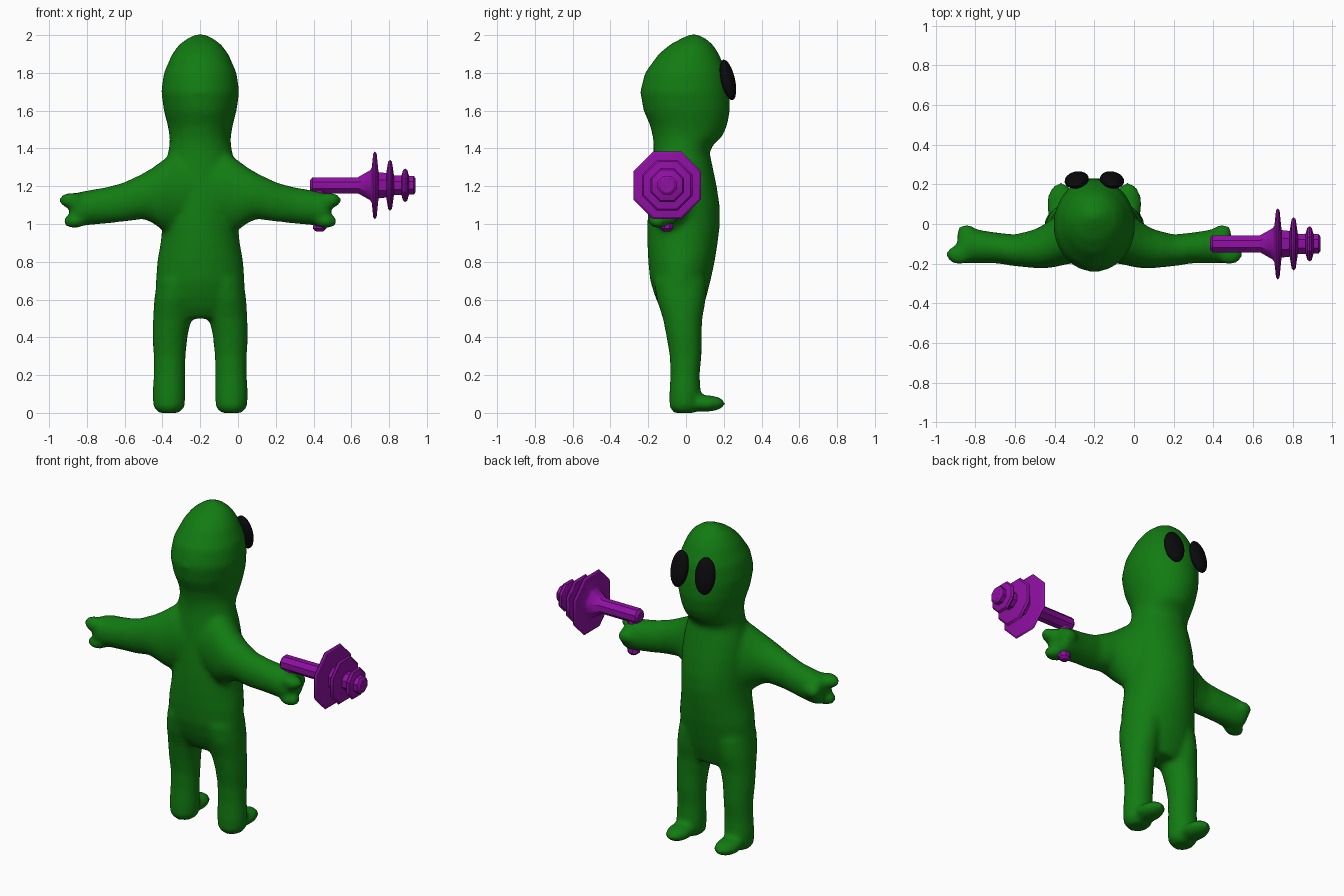
import bpy, bmesh, math
from mathutils import Vector

CX = -0.2  # body centre line


def material(name, rgb):
    m = bpy.data.materials.new(name)
    m.diffuse_color = (*rgb, 1)
    return m


GREEN = material("green skin", (0.006, 0.2, 0.006))
PURPLE = material("purple metal", (0.28, 0.005, 0.37))
BLACK = material("black eye", (0.003, 0.003, 0.004))


def loft(bm, sections, place, n=32):
    """Skin elliptical rings (t, centre_a, centre_b, radius_a, radius_b) along t."""
    rings = []
    for t, ca, cb, ra, rb in sections:
        rings.append([bm.verts.new(place(t, ca + ra * math.cos(a), cb + rb * math.sin(a)))
                      for a in (2 * math.pi * (i + 0.5) / n for i in range(n))])
    for r, s in zip(rings, rings[1:]):
        for i in range(n):
            j = (i + 1) % n
            bm.faces.new((r[i], r[j], s[j], s[i]))
    bm.faces.new(rings[0][::-1])
    bm.faces.new(rings[-1])


def ball(bm, centre, radii):
    res = bmesh.ops.create_uvsphere(bm, u_segments=20, v_segments=12, radius=1)
    for v in res["verts"]:
        v.co = Vector(c + r * p for c, r, p in zip(centre, radii, v.co))


def finish(bm, name, mat, angle=None):
    bmesh.ops.recalc_face_normals(bm, faces=bm.faces)
    me = bpy.data.meshes.new(name)
    bm.to_mesh(me)
    bm.free()
    me.materials.append(mat)
    ob = bpy.data.objects.new(name, me)
    bpy.context.collection.objects.link(ob)
    bpy.ops.object.select_all(action='DESELECT')
    ob.select_set(True)
    bpy.context.view_layer.objects.active = ob
    if angle:
        bpy.ops.object.shade_smooth_by_angle(angle=math.radians(angle))
    return ob


# Head and torso: height, back y, front y, half width
trunk = [(0.50, -0.10, 0.07, 0.14), (0.56, -0.14, 0.09, 0.20), (0.62, -0.165, 0.11, 0.235),
         (0.70, -0.19, 0.13, 0.235), (0.80, -0.2, 0.152, 0.228), (0.90, -0.205, 0.168, 0.21),
         (1.00, -0.205, 0.18, 0.20), (1.10, -0.2, 0.178, 0.20), (1.20, -0.19, 0.163, 0.20),
         (1.30, -0.18, 0.142, 0.19), (1.38, -0.172, 0.125, 0.17), (1.42, -0.172, 0.145, 0.163),
         (1.46, -0.176, 0.19, 0.162), (1.52, -0.19, 0.218, 0.172), (1.60, -0.225, 0.233, 0.193),
         (1.70, -0.243, 0.23, 0.207), (1.80, -0.218, 0.217, 0.193), (1.90, -0.145, 0.175, 0.149),
         (1.95, -0.085, 0.142, 0.112), (1.985, -0.02, 0.10, 0.065), (2.005, 0.025, 0.055, 0.02)]
bm = bmesh.new()
loft(bm, [(z, CX, (b + f) / 2, w, (f - b) / 2) for z, b, f, w in trunk],
     lambda t, a, b: (a, b, t))

leg = [(0.0, 0.165, -0.01, 0.055, 0.055), (0.03, 0.165, -0.008, 0.083, 0.08),
       (0.10, 0.165, -0.005, 0.087, 0.084), (0.20, 0.163, -0.005, 0.084, 0.078),
       (0.30, 0.162, -0.002, 0.085, 0.084), (0.40, 0.16, -0.01, 0.092, 0.093),
       (0.50, 0.148, -0.018, 0.102, 0.105), (0.60, 0.137, -0.025, 0.107, 0.13),
       (0.70, 0.12, -0.03, 0.11, 0.14)]
arm = [(0.05, -0.06, 1.18, 0.13, 0.2), (0.15, -0.075, 1.165, 0.13, 0.21),
       (0.20, -0.09, 1.152, 0.128, 0.185), (0.25, -0.112, 1.152, 0.112, 0.148),
       (0.30, -0.125, 1.148, 0.098, 0.122), (0.40, -0.133, 1.117, 0.08, 0.105),
       (0.50, -0.12, 1.098, 0.078, 0.096), (0.60, -0.112, 1.085, 0.086, 0.093),
       (0.66, -0.11, 1.077, 0.088, 0.088), (0.69, -0.11, 1.075, 0.065, 0.06)]
for side in (-1, 1):
    loft(bm, leg, lambda t, a, b: (CX + side * a, b, t))
    ball(bm, (CX + side * 0.168, 0.10, 0.05), (0.072, 0.11, 0.045))   # foot
    loft(bm, arm, lambda t, a, b: (CX + side * t, a, b))
    ball(bm, (CX + side * 0.68, -0.155, 1.125), (0.068, 0.05, 0.042))  # upper finger
    ball(bm, (CX + side * 0.665, -0.15, 1.015), (0.062, 0.05, 0.038))  # lower finger
    ball(bm, (CX + side * 0.645, -0.045, 1.09), (0.05, 0.045, 0.04))   # thumb
body = finish(bm, "body", GREEN)

# Fuse the limbs into one soft skin
rm = body.modifiers.new("fuse", 'REMESH')
rm.mode = 'VOXEL'
rm.voxel_size = 0.016
rm.use_smooth_shade = True
sm = body.modifiers.new("soften", 'SMOOTH')
sm.factor = 0.5
sm.iterations = 7

# Eyes: leaning ovals on the face
for side, name in ((-1, "left_eye"), (1, "right_eye")):
    bm = bmesh.new()
    ball(bm, (0, 0, 0), (0.062, 0.036, 0.11))
    eye = finish(bm, name, BLACK, 40)
    eye.location = (CX + side * 0.089, 0.222, 1.763)
    eye.rotation_euler = (math.radians(13), 0, math.radians(-side * 12))

# Ray gun: octagonal barrel with shrinking discs, along x
GY, GZ = -0.1, 1.205
profile = [(0.382, 0.03), (0.395, 0.046), (0.635, 0.046), (0.70, 0.086), (0.708, 0.10),
           (0.716, 0.183), (0.725, 0.194), (0.734, 0.183), (0.744, 0.075), (0.785, 0.07),
           (0.795, 0.135), (0.805, 0.145), (0.815, 0.135), (0.826, 0.055), (0.865, 0.055),
           (0.874, 0.088), (0.885, 0.096), (0.896, 0.088), (0.905, 0.054), (0.93, 0.054),
           (0.94, 0.04)]
bm = bmesh.new()
loft(bm, [(x, GY, GZ, r, r) for x, r in profile], lambda t, a, b: (t, a, b), 8)
finish(bm, "gun_barrel", PURPLE, 35)

# Gun grip, slanting down through the hand
bm = bmesh.new()
loft(bm, [(0.96, 0.432, GY, 0.02, 0.02), (0.975, 0.432, GY, 0.038, 0.034),
          (1.08, 0.44, GY, 0.037, 0.034), (1.20, 0.428, GY, 0.038, 0.034)],
     lambda t, a, b: (a, b, t), 8)
finish(bm, "gun_grip", PURPLE, 35)
